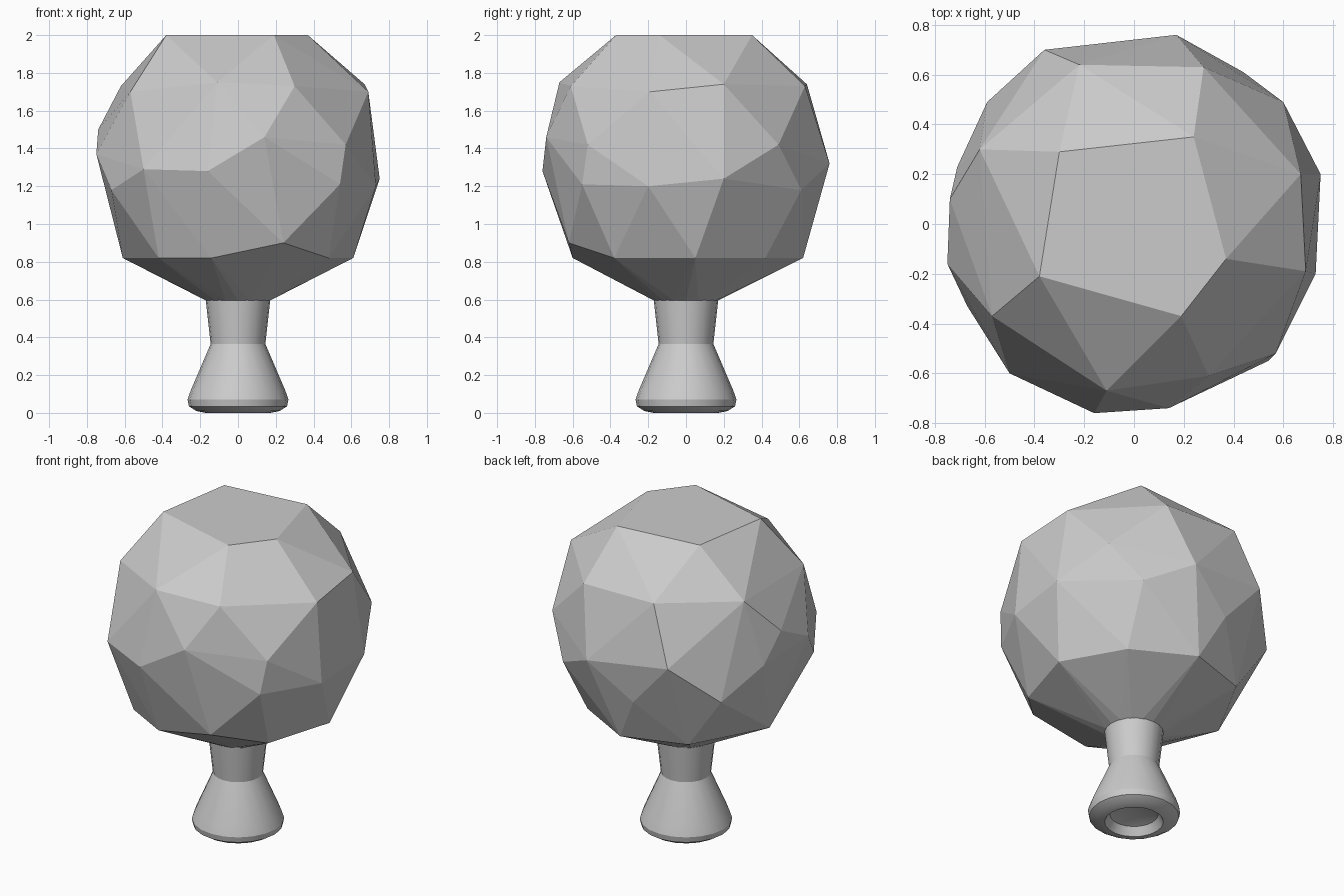
import bpy
import bmesh
import math

default_cube = bpy.data.objects.get("Cube")
if default_cube:
    bpy.data.objects.remove(default_cube, do_unlink=True)

grey = bpy.data.materials.new("plain grey")
grey.use_nodes = True
grey.diffuse_color = (0.6, 0.6, 0.6, 1)
grey.node_tree.nodes["Principled BSDF"].inputs["Base Color"].default_value = (0.6, 0.6, 0.6, 1)


def add_object(name, bm):
    """Turn a bmesh into a grey object in the scene."""
    bmesh.ops.recalc_face_normals(bm, faces=bm.faces[:])
    mesh = bpy.data.meshes.new(name)
    bm.to_mesh(mesh)
    bm.free()
    mesh.materials.append(grey)
    obj = bpy.data.objects.new(name, mesh)
    bpy.context.scene.collection.objects.link(obj)
    return obj


def circle(radius, z, sides):
    """Points of a level regular polygon."""
    steps = [math.tau * i / sides for i in range(sides)]
    return [(radius * math.cos(a), radius * math.sin(a), z) for a in steps]


# Faceted head: irregular belts of corners in hundredths, wrapped in a hull
top_corners = [(37, -14, 200), (24, 35, 200), (-30, 29, 200), (-38, -21, 200), (19, -37, 200)]
shoulder_corners = [
    (69, -19, 170), (67, 20, 174), (28, 63, 173), (-22, 64, 174),
    (-62, 30, 173), (-57, -37, 170), (-11, -67, 175), (30, -61, 173),
]
middle_corners = [
    (73, -20, 120), (75, 20, 124), (60, 49, 142), (44, 61, 118),
    (17, 76, 132), (-11, 69, 110), (-36, 70, 138), (-59, 49, 115),
    (-71, 23, 132), (-74, 10, 150), (-75, -16, 137), (-67, -33, 118),
    (-50, -60, 129), (-16, -76, 128), (14, -74, 146), (57, -52, 142), (54, -55, 121),
]
lower_corners = [
    (61, 5, 82), (40, 42, 82), (3, 62, 82), (-36, 49, 82), (-61, 3, 82),
    (-42, -45, 82), (-14, -60, 82), (24, -62, 90), (48, -38, 82),
]
bm = bmesh.new()
for belt in (top_corners, shoulder_corners, middle_corners, lower_corners):
    for corner in belt:
        bm.verts.new([value / 100 for value in corner])
for point in circle(0.17, 0.595, 16):
    bm.verts.new(point)
hull = bmesh.ops.convex_hull(bm, input=bm.verts[:])
unused = [v for v in hull["geom_interior"] if isinstance(v, bmesh.types.BMVert)]
bmesh.ops.delete(bm, geom=unused, context="VERTS")
bmesh.ops.dissolve_limit(bm, angle_limit=0.01, verts=bm.verts[:], edges=bm.edges[:])
add_object("faceted_head", bm)

# Turned stem: neck, flared foot, rounded rim and hollow underside
profile = [
    (0.172, 0.61), (0.145, 0.365), (0.25, 0.12), (0.267, 0.07),
    (0.26, 0.035), (0.22, 0.01), (0.17, 0.0), (0.14, 0.05),
]
bm = bmesh.new()
rings = [[bm.verts.new(p) for p in circle(r, z, 20)] for r, z in profile]
for upper, lower in zip(rings, rings[1:]):
    for i in range(len(upper)):
        bm.faces.new((upper[i - 1], upper[i], lower[i], lower[i - 1]))
bm.faces.new(rings[0])
hollow_tip = bm.verts.new((0, 0, 0.09))
for i in range(len(rings[-1])):
    bm.faces.new((rings[-1][i - 1], rings[-1][i], hollow_tip))
stem = add_object("stem", bm)
bpy.context.view_layer.objects.active = stem
stem.select_set(True)
bpy.ops.object.shade_smooth_by_angle(angle=math.radians(25))
